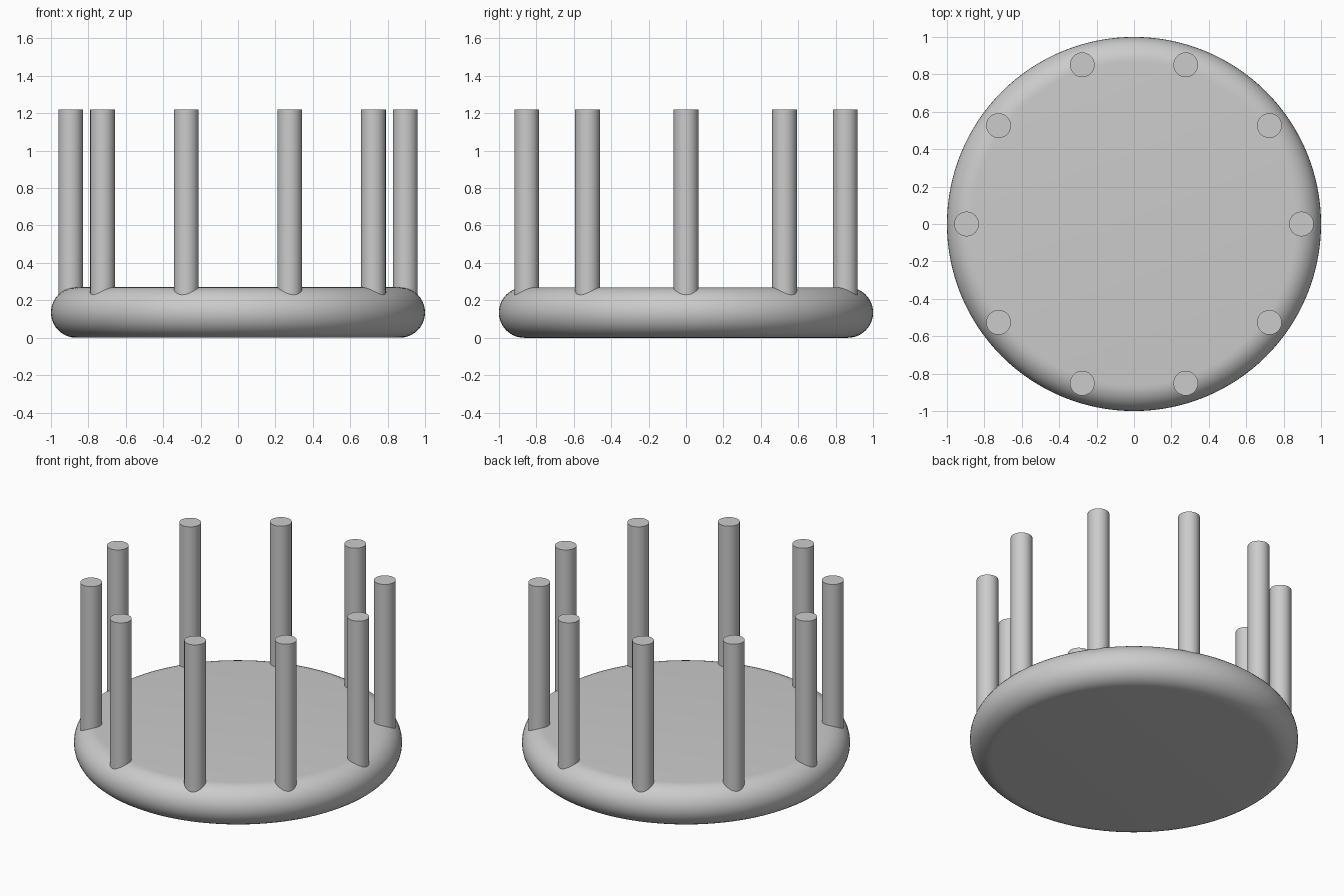
import bpy, bmesh
from math import sin, cos, pi, radians

cube = bpy.data.objects.get("Cube")
if cube:
    bpy.data.objects.remove(cube, do_unlink=True)

BASE_HEIGHT, BASE_RADIUS = 0.27, 1.0
POST_COUNT, POST_RADIUS, RING_RADIUS, POST_TOP = 10, 0.066, 0.895, 1.22

grey = bpy.data.materials.new("plain grey")
grey.use_nodes = True
grey.diffuse_color = (0.6, 0.6, 0.6, 1)
grey.node_tree.nodes["Principled BSDF"].inputs["Base Color"].default_value = (0.6, 0.6, 0.6, 1)


def add_object(name, bm):
    bmesh.ops.recalc_face_normals(bm, faces=bm.faces)
    mesh = bpy.data.meshes.new(name)
    bm.to_mesh(mesh)
    bm.free()
    mesh.materials.append(grey)
    obj = bpy.data.objects.new(name, mesh)
    bpy.context.collection.objects.link(obj)
    bpy.ops.object.select_all(action="DESELECT")
    obj.select_set(True)
    bpy.context.view_layer.objects.active = obj
    bpy.ops.object.shade_smooth_by_angle(angle=radians(30))
    return obj


# Round base: a half-circle rim spun about z, closed by flat discs
bm = bmesh.new()
rim, steps, sides = BASE_HEIGHT / 2, 20, 128
profile = []
for i in range(steps + 1):
    a = -pi / 2 + pi * i / steps
    profile.append(bm.verts.new((BASE_RADIUS - rim + rim * cos(a), 0, rim + rim * sin(a))))
edges = [bm.edges.new(pair) for pair in zip(profile, profile[1:])]
bmesh.ops.spin(bm, geom=profile + edges, cent=(0, 0, 0), axis=(0, 0, 1),
               angle=2 * pi, steps=sides, use_merge=True)
bmesh.ops.remove_doubles(bm, verts=bm.verts, dist=0.0001)
bmesh.ops.holes_fill(bm, edges=[e for e in bm.edges if e.is_boundary], sides=0)
add_object("round_base", bm)

# Ring of upright posts, rooted inside the base
for i in range(POST_COUNT):
    bm = bmesh.new()
    bmesh.ops.create_cone(bm, cap_ends=True, segments=48, radius1=POST_RADIUS,
                          radius2=POST_RADIUS, depth=POST_TOP - rim)
    post = add_object(f"post_{i + 1}", bm)
    a = 2 * pi * i / POST_COUNT
    post.location = (RING_RADIUS * cos(a), RING_RADIUS * sin(a), (POST_TOP + rim) / 2)
